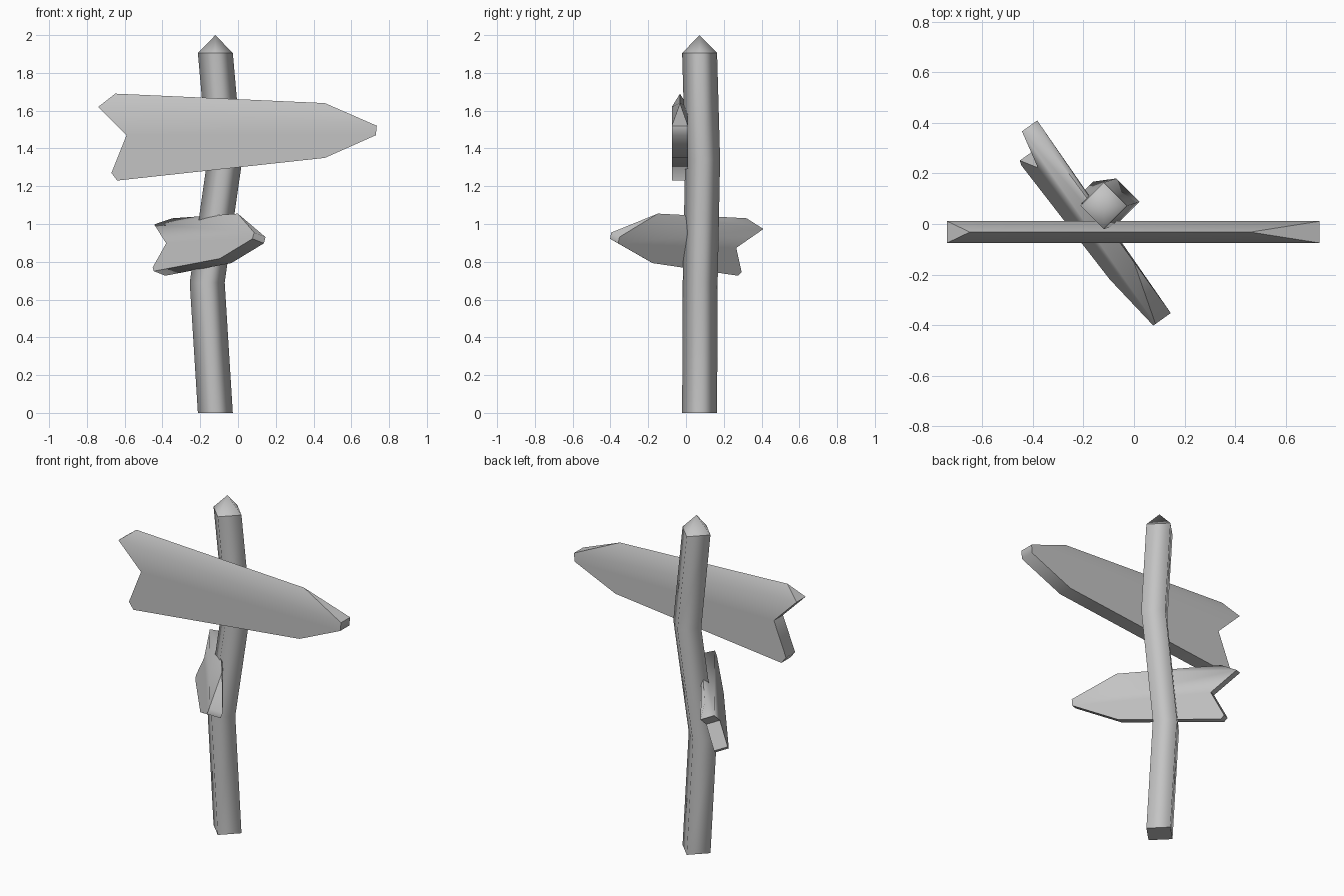
import bpy, bmesh, math
from mathutils import Vector

if "Cube" in bpy.data.objects:
    bpy.data.objects.remove(bpy.data.objects["Cube"])

wood = bpy.data.materials.new("plain_grey")
wood.diffuse_color = (0.55, 0.55, 0.55, 1)
wood.use_nodes = True
wood.node_tree.nodes["Principled BSDF"].inputs["Base Color"].default_value = wood.diffuse_color


def finish(name, bm):
    bmesh.ops.recalc_face_normals(bm, faces=bm.faces)
    me = bpy.data.meshes.new(name)
    bm.to_mesh(me)
    bm.free()
    me.materials.append(wood)
    ob = bpy.data.objects.new(name, me)
    bpy.context.collection.objects.link(ob)
    return ob


def smooth_by_angle(ob, degrees):
    bpy.ops.object.select_all(action='DESELECT')
    ob.select_set(True)
    bpy.context.view_layer.objects.active = ob
    bpy.ops.object.shade_smooth_by_angle(angle=math.radians(degrees))


# Crooked four-sided post, corner to the front, with a pointed top
def build_post():
    bm = bmesh.new()
    r = 0.0925
    rings = []
    for x, y, z in [(-0.12, 0.072, 0), (-0.163, 0.075, 0.69),
                    (-0.07, 0.088, 1.34), (-0.12, 0.072, 1.905)]:
        rings.append([bm.verts.new((x + r * dx, y + r * dy, z))
                      for dx, dy in ((1, 0), (0, 1), (-1, 0), (0, -1))])
    base = bm.faces.new(rings[0])
    for a, b in zip(rings, rings[1:]):
        for i in range(4):
            j = (i + 1) % 4
            bm.faces.new((a[i], a[j], b[j], b[i]))
    tip = bm.verts.new((-0.12, 0.072, 2.0))
    for i in range(4):
        bm.faces.new((rings[-1][i], rings[-1][(i + 1) % 4], tip))
    for f in bm.faces:
        f.smooth = f is not base
    # base and point edges stay crisp, the long corners are soft
    for ring in (rings[0], rings[-1]):
        for i in range(4):
            bm.edges.get((ring[i], ring[(i + 1) % 4])).smooth = False
    finish("post", bm)


# Arrow board: flat outline from tail corner round the underside to the tip,
# closed by a two-point ridge along the top
def build_sign(name, outline, ridge, half, centre, along, front, up):
    bm = bmesh.new()

    def vert(u, v, t):
        return bm.verts.new(centre + along * u + up * v + front * t)

    f = [vert(u, v, half) for u, v in outline]
    b = [vert(u, v, -half) for u, v in outline]
    tail, shoulder = [vert(u, v, 0) for u, v in ridge]
    bm.faces.new(f)
    bm.faces.new(b[::-1])
    for i in range(len(f) - 1):
        bm.faces.new((f[i], b[i], b[i + 1], f[i + 1]))
    for side in (f, b):
        bm.faces.new((side[0], side[-1], shoulder))
        bm.faces.new((side[0], shoulder, tail))
    bm.faces.new((f[0], tail, b[0]))
    bm.faces.new((f[-1], b[-1], shoulder))
    smooth_by_angle(finish(name, bm), 65)


build_post()

# Large upper board, square to the front
build_sign("upper_sign",
           [(-0.74, 0.14), (-0.59, -0.01), (-0.67, -0.21), (-0.64, -0.25),
            (0.46, -0.13), (0.73, -0.01), (0.735, 0.04)],
           [(-0.65, 0.21), (0.46, 0.16)], 0.043,
           Vector((0, -0.032, 1.48)), Vector((1, 0, 0)),
           Vector((0, -1, 0)), Vector((0, 0, 1)))

# Small lower board, turned and leaning
along = Vector((0.582, -0.813, 0))
normal = Vector((-0.813, -0.582, 0))
z = Vector((0, 0, 1))
lean = math.radians(18)
build_sign("lower_sign",
           [(-0.464, 0.09), (-0.31, -0.015), (-0.375, -0.15), (-0.355, -0.17),
            (0.215, -0.10), (0.464, 0.01), (0.464, 0.045)],
           [(-0.37, 0.137), (0.213, 0.163)], 0.039,
           Vector((-0.166, -0.005, 0.90)), along,
           normal * math.cos(lean) + z * math.sin(lean),
           z * math.cos(lean) - normal * math.sin(lean))
